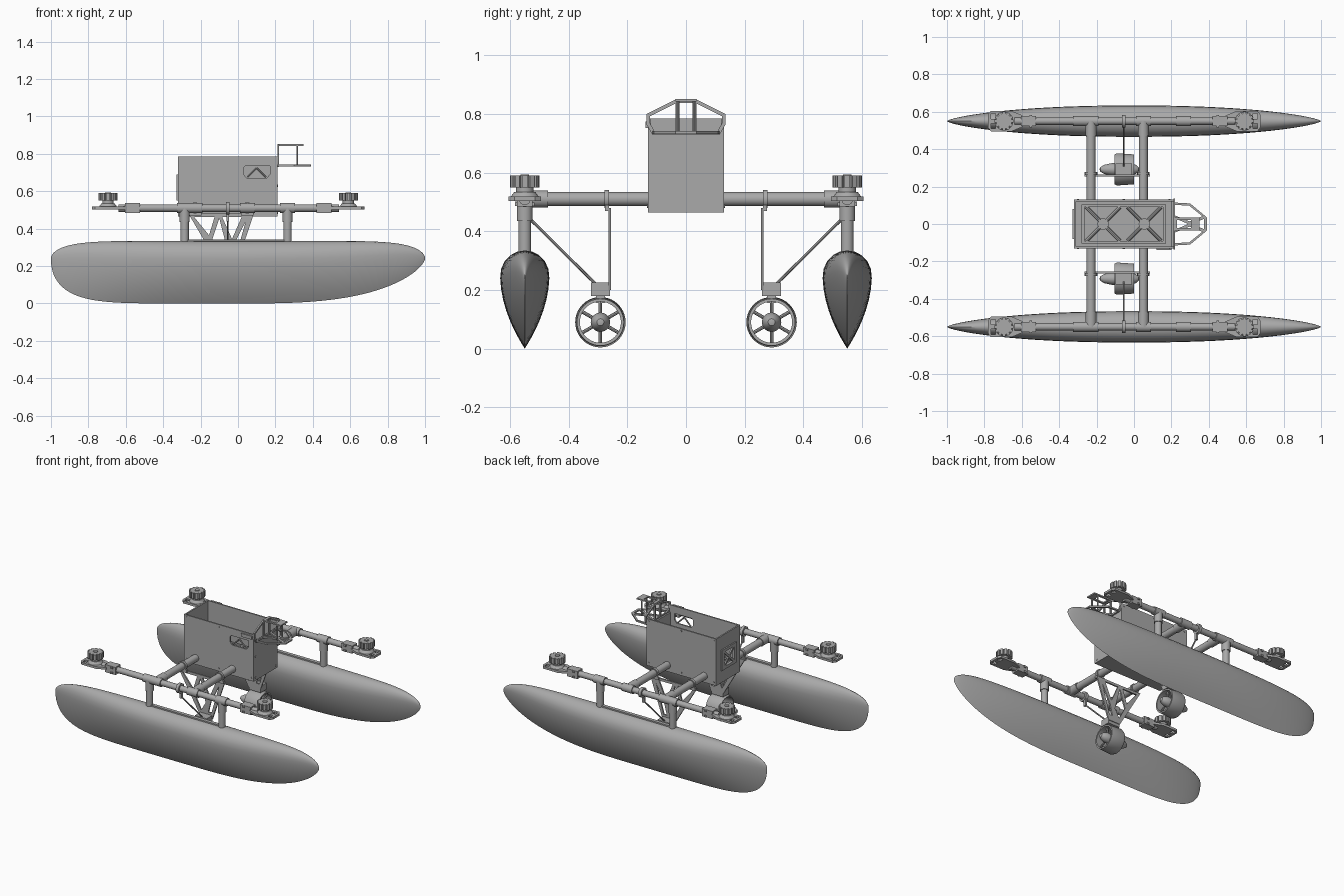
import bpy, bmesh, math
from mathutils import Vector

if "Cube" in bpy.data.objects:
    bpy.data.objects.remove(bpy.data.objects["Cube"])

GREY = (0.4, 0.4, 0.4, 1)
mat = bpy.data.materials.new("plain grey")
mat.use_nodes = True
mat.diffuse_color = GREY
mat.node_tree.nodes["Principled BSDF"].inputs["Base Color"].default_value = GREY
parts = []


def finish(name, bm):
    bmesh.ops.remove_doubles(bm, verts=bm.verts, dist=1e-5)
    bmesh.ops.recalc_face_normals(bm, faces=bm.faces)
    me = bpy.data.meshes.new(name)
    bm.to_mesh(me)
    bm.free()
    me.materials.append(mat)
    ob = bpy.data.objects.new(name, me)
    bpy.context.collection.objects.link(ob)
    parts.append(ob)
    return ob


def box(name, x, y, z):
    """Box from three (low, high) ranges."""
    bm = bmesh.new()
    bmesh.ops.create_cube(bm, size=1)
    for v in bm.verts:
        v.co = [(lo + hi) / 2 + c * (hi - lo) for c, (lo, hi) in zip(v.co, (x, y, z))]
    return finish(name, bm)


def tube(name, a, b, r, n=20, r2=None):
    """Round bar between two points, tapering to r2."""
    a, b = Vector(a), Vector(b)
    bm = bmesh.new()
    bmesh.ops.create_cone(bm, cap_ends=True, segments=n, radius1=r,
                          radius2=r if r2 is None else r2, depth=(b - a).length)
    rot = (b - a).to_track_quat("Z", "Y")
    for v in bm.verts:
        v.co = rot @ v.co + (a + b) / 2
    return finish(name, bm)


def lathe_x(name, profile, cy, cz, n=32, closed=False):
    """Profile of (x, radius) turned about a line along x."""
    bm = bmesh.new()
    rings = [[bm.verts.new((x, cy + r * math.cos(k * math.tau / n), cz + r * math.sin(k * math.tau / n)))
              for k in range(n)] for x, r in profile]
    pairs = list(zip(rings, rings[1:])) + ([(rings[-1], rings[0])] if closed else [])
    for p, q in pairs:
        for k in range(n):
            bm.faces.new((p[k], p[k - 1], q[k - 1], q[k]))
    return finish(name, bm)


def plate(name, axis, lo, hi, *loops):
    """Flat plate facing an axis; the first loop is the outline, the others holes."""
    place = {"x": lambda u, v: (lo, u, v), "y": lambda u, v: (u, lo, v), "z": lambda u, v: (u, v, lo)}[axis]
    bm = bmesh.new()
    for loop in loops:
        vs = [bm.verts.new(place(*p)) for p in loop]
        for i in range(len(vs)):
            bm.edges.new((vs[i - 1], vs[i]))
    normal = Vector([float(axis == a) for a in "xyz"])
    bmesh.ops.triangle_fill(bm, use_beauty=True, use_dissolve=False, edges=bm.edges[:], normal=normal)
    new = bmesh.ops.extrude_face_region(bm, geom=bm.faces[:])["geom"]
    for v in new:
        if isinstance(v, bmesh.types.BMVert):
            v.co += normal * (hi - lo)
    return finish(name, bm)


def rect(u0, u1, v0, v1):
    return [(u0, v0), (u1, v0), (u1, v1), (u0, v1)]


def hull(name, cy, stations=56, half=14):
    """Teardrop section swept along x, blunt at -x and raked at +x."""
    bm = bmesh.new()
    rings = []
    for i in range(stations + 1):
        x = -math.cos(math.pi * i / stations)
        a = min(abs(x), 1)
        top = 0.24 + 0.095 * (1 - a ** 8) ** 0.5
        low = 0.24 * (1 - ((1 - a ** 7) ** 0.44 if x < 0 else (1 - a ** 3) ** 0.66))
        wide = 0.084 * (1 - a ** 2.2) ** 0.7
        side = []
        for k in range(half + 1):
            t = (1 - math.cos(math.pi * k / half)) / 2
            w = 1 - (1 - t / 0.74) ** 1.9 if t < 0.74 else max(0, 1 - ((t - 0.74) / 0.26) ** 2) ** 0.5
            side.append((w * wide, low + t * (top - low)))
        loop = side + [(-w, z) for w, z in side[-2:0:-1]]
        rings.append([bm.verts.new((x, cy + w, z)) for w, z in loop])
    for p, q in zip(rings, rings[1:]):
        for k in range(len(p)):
            bm.faces.new((p[k - 1], p[k], q[k], q[k - 1]))
    return finish(name, bm)


def motor(name, x, y, out):
    """Ribbed motor on a slotted mounting plate; out is the outward x direction."""
    def px(d):
        return x + out * d
    plate(name + "_mount", "z", 0.503, 0.518,
          [(px(-0.1), y - 0.03), (px(-0.04), y - 0.055), (px(0.07), y - 0.055), (px(0.085), y - 0.035),
           (px(0.085), y + 0.035), (px(0.07), y + 0.055), (px(-0.04), y + 0.055), (px(-0.1), y + 0.03)],
          *[[(px(0.045), y + s * 0.012), (px(0.07), y + s * 0.012), (px(0.07), y + s * 0.04),
             (px(0.045), y + s * 0.04)] for s in (1, -1)])
    tube(name + "_foot", (x, y, 0.518), (x, y, 0.535), 0.048, 24, 0.035)
    tube(name + "_neck", (x, y, 0.53), (x, y, 0.552), 0.03, 24)
    gear = [(x + r * math.cos((k + d) * math.tau / 12), y + r * math.sin((k + d) * math.tau / 12))
            for k in range(12) for d, r in ((-0.32, 0.051), (0.32, 0.051), (0.36, 0.041), (0.64, 0.041))]
    plate(name + "_ribbed_can", "z", 0.55, 0.59, gear)
    tube(name + "_shaft", (x, y, 0.55), (x, y, 0.594), 0.015, 16)
    box(name + "_clamp", sorted((px(-0.17), px(-0.09))), (y - 0.027, y + 0.027), (0.484, 0.536))
    for s in (1, -1):
        box(name + "_clamp_ear", sorted((px(-0.15), px(-0.135))), (y - 0.034, y + 0.034),
            (0.51 + s * 0.018 - 0.006, 0.51 + s * 0.018 + 0.006))


BARS = (-0.23, 0.05)
for s, side in ((1, "back"), (-1, "front")):
    y = s * 0.55
    hull(side + "_hull", y)
    # posts, long tube and its fittings
    tube(side + "_long_tube", (-0.64, y, 0.51), (0.54, y, 0.51), 0.02)
    box(side + "_deck_strip", (-0.28, 0.265), (y - 0.012, y + 0.012), (0.325, 0.342))
    for x in (-0.285, 0.265):
        tube(side + "_post", (x, y, 0.31), (x, y, 0.5), 0.022)
        tube(side + "_post_socket", (x, y, 0.435), (x, y, 0.51), 0.027)
        tube(side + "_post_tee", (x - 0.04, y, 0.51), (x + 0.04, y, 0.51), 0.027)
    for x in BARS:
        tube(side + "_bar_tee", (x - 0.04, y, 0.51), (x + 0.04, y, 0.51), 0.027)
        tube(side + "_bar_socket", (x, y, 0.51), (x, s * 0.47, 0.51), 0.029)
        # hanging clamps for the thruster frame
        tube(side + "_frame_clamp", (x, s * 0.262, 0.51), (x, s * 0.278, 0.51), 0.031)
        box(side + "_frame_clamp_ears", (x - 0.034, x + 0.034), (s * 0.27 - 0.007, s * 0.27 + 0.007), (0.47, 0.49))
    motor(side + "_left_motor", 0.59, y, 1)
    motor(side + "_right_motor", -0.695, y, -1)
    # triangulated thruster frame
    plate(side + "_thruster_frame", "y", s * 0.26 - 0.005, s * 0.26 + 0.005,
          [(-0.265, 0.48), (0.085, 0.48), (-0.01, 0.2), (-0.1, 0.2)],
          [(-0.235, 0.463), (-0.125, 0.463), (-0.155, 0.365)],
          [(-0.1, 0.455), (-0.142, 0.33), (-0.095, 0.24), (-0.06, 0.3)],
          [(-0.085, 0.463), (0.02, 0.463), (-0.032, 0.345)],
          [(0.042, 0.44), (-0.02, 0.32), (-0.04, 0.24), (-0.016, 0.24)])
    # diagonal stay from the long tube to the thruster
    tube(side + "_stay", (-0.055, s * 0.535, 0.445), (-0.055, s * 0.31, 0.222), 0.005, 8)
    tube(side + "_stay_clamp", (-0.065, y, 0.51), (-0.045, y, 0.51), 0.033)
    box(side + "_stay_lug", (-0.062, -0.048), sorted((s * 0.528, s * 0.545)), (0.438, 0.5))
    # ducted thruster
    ty, tz = s * 0.292, 0.09
    box(side + "_thruster_saddle", (-0.1, -0.01), (ty - 0.032, ty + 0.032), (0.18, 0.225))
    box(side + "_thruster_neck", (-0.085, -0.025), (ty - 0.015, ty + 0.015), (0.155, 0.19))
    lathe_x(side + "_duct", [(-0.105, 0.08), (-0.09, 0.086), (0.0, 0.08), (0.0, 0.07), (-0.09, 0.073), (-0.105, 0.075)],
            ty, tz, 40, True)
    lathe_x(side + "_thruster_hub", [(-0.185, 0), (-0.18, 0.012), (-0.16, 0.024), (-0.12, 0.033), (-0.02, 0.033),
                                     (0.01, 0.024), (0.025, 0.012), (0.028, 0)], ty, tz, 24)
    for k in range(6):
        a = math.radians(30 + 60 * k)
        c, d = math.cos(a), math.sin(a)
        tube(side + "_duct_spoke", (-0.03, ty + 0.025 * c, tz + 0.025 * d),
             (-0.03, ty + 0.075 * c, tz + 0.075 * d), 0.006, 8)

# crossbars
for x in BARS:
    tube("crossbar", (x, -0.55, 0.51), (x, 0.55, 0.51), 0.024)

# open equipment box
window = [(0.03, 0.69), (0.045, 0.672), (0.155, 0.672), (0.17, 0.69), (0.17, 0.735), (0.04, 0.735), (0.03, 0.725)]
plate("box_front_wall", "y", -0.13, -0.12, rect(-0.32, 0.21, 0.47, 0.785), window)
plate("box_back_wall", "y", 0.12, 0.13, rect(-0.32, 0.21, 0.47, 0.785))
plate("box_right_wall", "x", -0.32, -0.31, rect(-0.12, 0.12, 0.47, 0.785), rect(-0.06, 0.06, 0.57, 0.67))
plate("box_left_wall", "x", 0.2, 0.21, rect(-0.12, 0.12, 0.47, 0.735))
box("box_bottom", (-0.32, 0.21), (-0.13, 0.13), (0.465, 0.475))
box("box_inner_floor", (-0.31, 0.2), (-0.12, 0.12), (0.54, 0.55))
for x in (-0.165, 0.055):
    for s in (1, -1):
        tube("floor_rib", (x - 0.09, -0.09 * s, 0.555), (x + 0.09, 0.09 * s, 0.555), 0.009, 8)
    tube("floor_boss", (x, 0, 0.548), (x, 0, 0.568), 0.03)
plate("floor_frame", "z", 0.549, 0.56, rect(-0.28, 0.17, -0.105, 0.105), rect(-0.265, 0.155, -0.09, 0.09))
for s in (1, -1):
    tube("window_brace", (0.1, -0.125, 0.725), (0.1 + s * 0.05, -0.125, 0.675), 0.005, 8)
# grille plate over the end window
plate("end_grille", "x", -0.329, -0.32, rect(-0.08, 0.08, 0.55, 0.69),
      [(-0.055, 0.575), (-0.01, 0.62), (-0.055, 0.665)], [(0.055, 0.575), (0.01, 0.62), (0.055, 0.665)],
      [(-0.04, 0.57), (0.04, 0.57), (0, 0.61)], [(-0.04, 0.67), (0.04, 0.67), (0, 0.63)])
# bolt heads
for s in (1, -1):
    for x in (-0.3, -0.055, 0.19):
        for z in (0.485, 0.77):
            tube("wall_bolt", (x, s * 0.129, z), (x, s * 0.133, z), 0.006, 10)
    for z in (0.485, 0.63):
        tube("end_bolt", (0.209, s * 0.11, z), (0.213, s * 0.11, z), 0.006, 10)
box("side_connector", (0.12, 0.2), (-0.138, -0.13), (0.752, 0.775))

# sensor bracket on the left end
plate("bracket_upright", "x", 0.21, 0.22,
      [(-0.135, 0.765), (-0.115, 0.73), (0.115, 0.73), (0.135, 0.765), (0.135, 0.8), (0.035, 0.85),
       (-0.035, 0.85), (-0.135, 0.8)],
      rect(-0.024, 0.024, 0.742, 0.838),
      *[[(s * 0.036, 0.742), (s * 0.108, 0.742), (s * 0.122, 0.768), (s * 0.122, 0.793), (s * 0.036, 0.836)]
        for s in (1, -1)])
plate("bracket_shelf", "z", 0.732, 0.742,
      [(0.21, -0.115), (0.3, -0.11), (0.39, -0.035), (0.39, 0.035), (0.3, 0.11), (0.21, 0.115)],
      [(0.22, -0.03), (0.29, 0), (0.22, 0.03)],
      [(0.31, 0), (0.375, -0.028), (0.375, 0.028)],
      *[[(0.22, s * 0.045), (0.298, s * 0.014), (0.365, s * 0.042), (0.295, s * 0.098), (0.22, s * 0.102)]
        for s in (1, -1)])
plate("bracket_top", "z", 0.843, 0.852, rect(0.21, 0.35, -0.035, 0.035), rect(0.23, 0.305, -0.022, 0.022))
for s in (1, -1):
    tube("bracket_pillar", (0.317, s * 0.028, 0.738), (0.317, s * 0.028, 0.846), 0.005, 8)

# smooth the curved parts, keep edges sharp
bpy.ops.object.select_all(action="DESELECT")
for ob in parts:
    ob.select_set(True)
bpy.context.view_layer.objects.active = parts[0]
bpy.ops.object.shade_smooth_by_angle(angle=math.radians(35))
